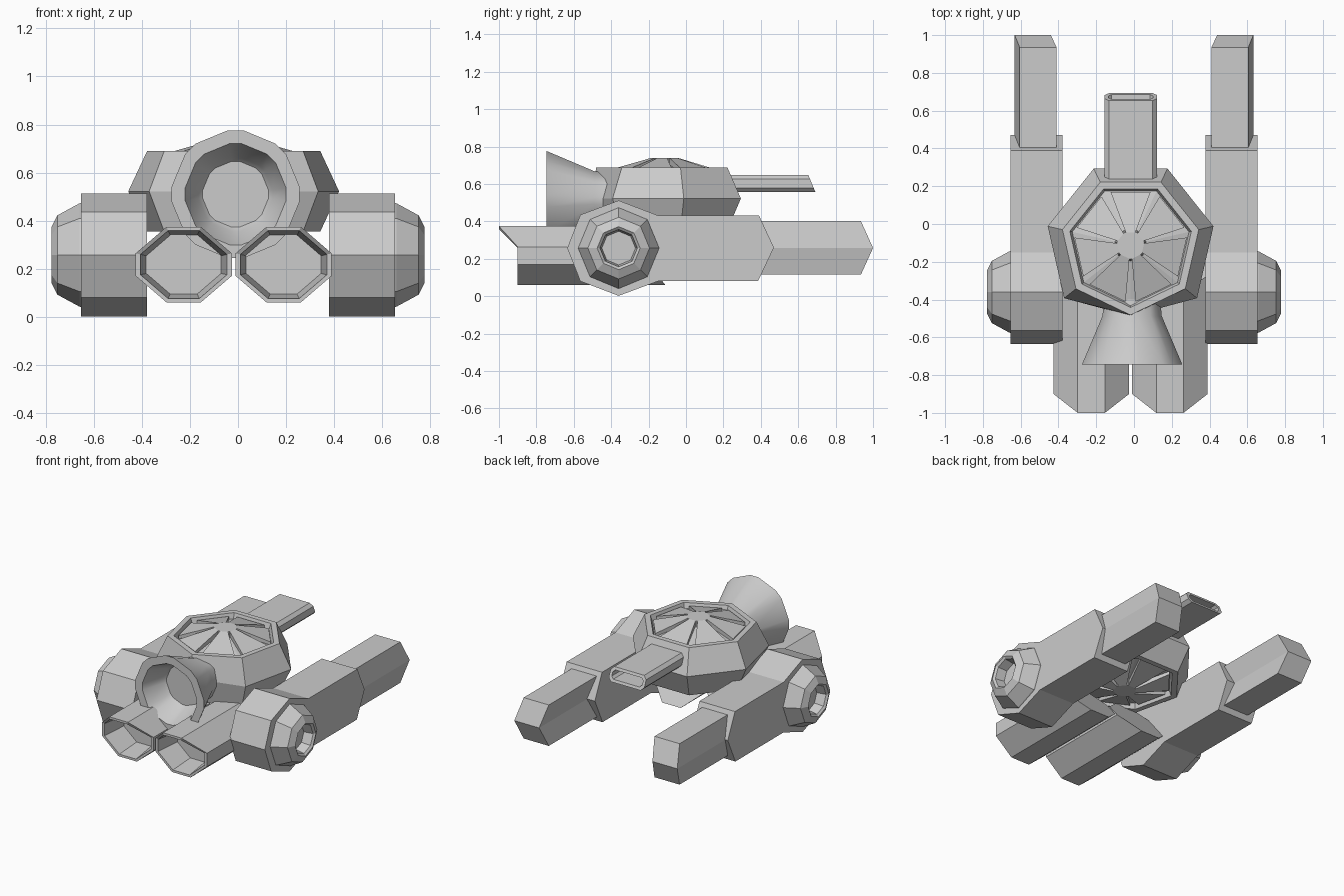
import bpy, bmesh
from math import sin, cos, pi, radians

if "Cube" in bpy.data.objects:
    bpy.data.objects.remove(bpy.data.objects["Cube"])

CX, CY, CZ = -0.018, -0.112, 0.522   # turret centre


def loft(name, rings, smooth=False):
    """Skin a list of equal-length rings and cap both ends."""
    bm = bmesh.new()
    vs = [[bm.verts.new(p) for p in r] for r in rings]
    n = len(rings[0])
    for a, b in zip(vs, vs[1:]):
        for i in range(n):
            j = (i + 1) % n
            bm.faces.new((a[i], a[j], b[j], b[i]))
    bm.faces.new(vs[0])
    bm.faces.new(vs[-1])
    bmesh.ops.recalc_face_normals(bm, faces=bm.faces[:])
    me = bpy.data.meshes.new(name)
    bm.to_mesh(me)
    bm.free()
    ob = bpy.data.objects.new(name, me)
    bpy.context.collection.objects.link(ob)
    if smooth:
        bpy.ops.object.select_all(action='DESELECT')
        ob.select_set(True)
        bpy.context.view_layer.objects.active = ob
        bpy.ops.object.shade_smooth_by_angle(angle=radians(35))
    return ob


POD = [(-.635, .257), (-.565, .435), (-.36, .512), (-.15, .432), (.39, .432),
       (.47, .26), (.385, .08), (-.15, .08), (-.36, .002), (-.565, .08)]
HUB = [(.63, .222), (.66, .215), (.752, .165), (.777, .115), (.765, .1), (.70, .09)]
TUBE = [(-.072, .157), (.072, .157), (.2, .047), (.2, -.047),
        (.072, -.157), (-.072, -.157), (-.2, -.047), (-.2, .047)]

for s, side in ((-1, "left"), (1, "right")):
    # side pod with its long bar
    loft(side + "_pod", [[(s * x, y, z) for y, z in POD] for x in (.378, .653)])

    # octagonal hub on the outside, with a recess
    loft(side + "_hub", [[(s * x, -.36 + r * cos(k * pi / 4), .257 + r * sin(k * pi / 4))
                          for k in range(8)] for x, r in HUB])

    # forked arm: pointed end, chevron section
    loft(side + "_arm", [[(s * a, .35, z), (s * b, .35, z), (s * b, y, z), (s * a, y, z)]
                         for z, a, b, y in ((.402, .41, .605, .935), (.258, .44, .632, 1.0),
                                            (.115, .41, .605, .935))])

    # hollow engine tube, upper lip reaching forward
    def tube(k, yf):
        return [(CX + s * .208 + k * x, yf(z), .217 + k * z) for x, z in TUBE]

    def lip(z):
        return -1.0 if z > .1 else -.9
    loft(side + "_engine", [tube(1, lambda z: -.11 - .8 * (z + .157)), tube(1, lip),
                            tube(.9, lip), tube(.78, lambda z: -.72)])


# turret body: seven-sided, same above and below
def hept(r, z):
    return [(CX + r * sin(2 * pi * k / 7), max(CY - r * cos(2 * pi * k / 7), -.487), z)
            for k in range(7)]


HALF = [(.37, .167), (.33, .167), (.317, .13), (.085, .18), (.075, .218)]
loft("turret", [hept(r, CZ - h) for r, h in reversed(HALF)] + [hept(.45, CZ)]
     + [hept(r, CZ + h) for r, h in HALF])

# fan panels, separated by tapering slots
for s, side in ((1, "top"), (-1, "bottom")):
    for k in range(7):
        def edge(r, h):
            ring = hept(r, CZ + s * h)
            a, b = ring[k], ring[(k + 1) % 7]
            return [tuple(p + (q - p) * t for p, q in zip(a, b)) for t in (.11, .89)]
        o, i = edge(.312, .153), edge(.075, .218)
        ol, il = edge(.312, .12), edge(.075, .17)
        loft(f"{side}_fan_panel_{k}", [[o[0], o[1], i[1], i[0]], [ol[0], ol[1], il[1], il[0]]])

# flared nozzle: octagon with blunted corners, hollow
def nozzle(r, y):
    return [(-.01 + r * sin(k * pi / 4 + d), y, .51 + r * cos(k * pi / 4 + d))
            for k in range(8) for d in (-.12, .12)]


loft("nozzle", [nozzle(r, y) for r, y in ((.15, -.40), (.158, -.487), (.268, -.745),
                                          (.212, -.745), (.155, -.60), (.138, -.58))], True)


# flat barrel with slanted hollow end
def barrel(w, h, c, end=None):
    pts = [(-w + c, h), (w - c, h), (w, h - c), (w, c - h),
           (w - c, -h), (c - w, -h), (-w, c - h), (-w, h - c)]
    return [(-.017 + x, end if end else .673 - .42 * z, .602 + z) for x, z in pts]


loft("barrel", [barrel(.138, .046, .022, .15), barrel(.138, .046, .022),
                barrel(.118, .028, .016), barrel(.118, .028, .016, .5)])
